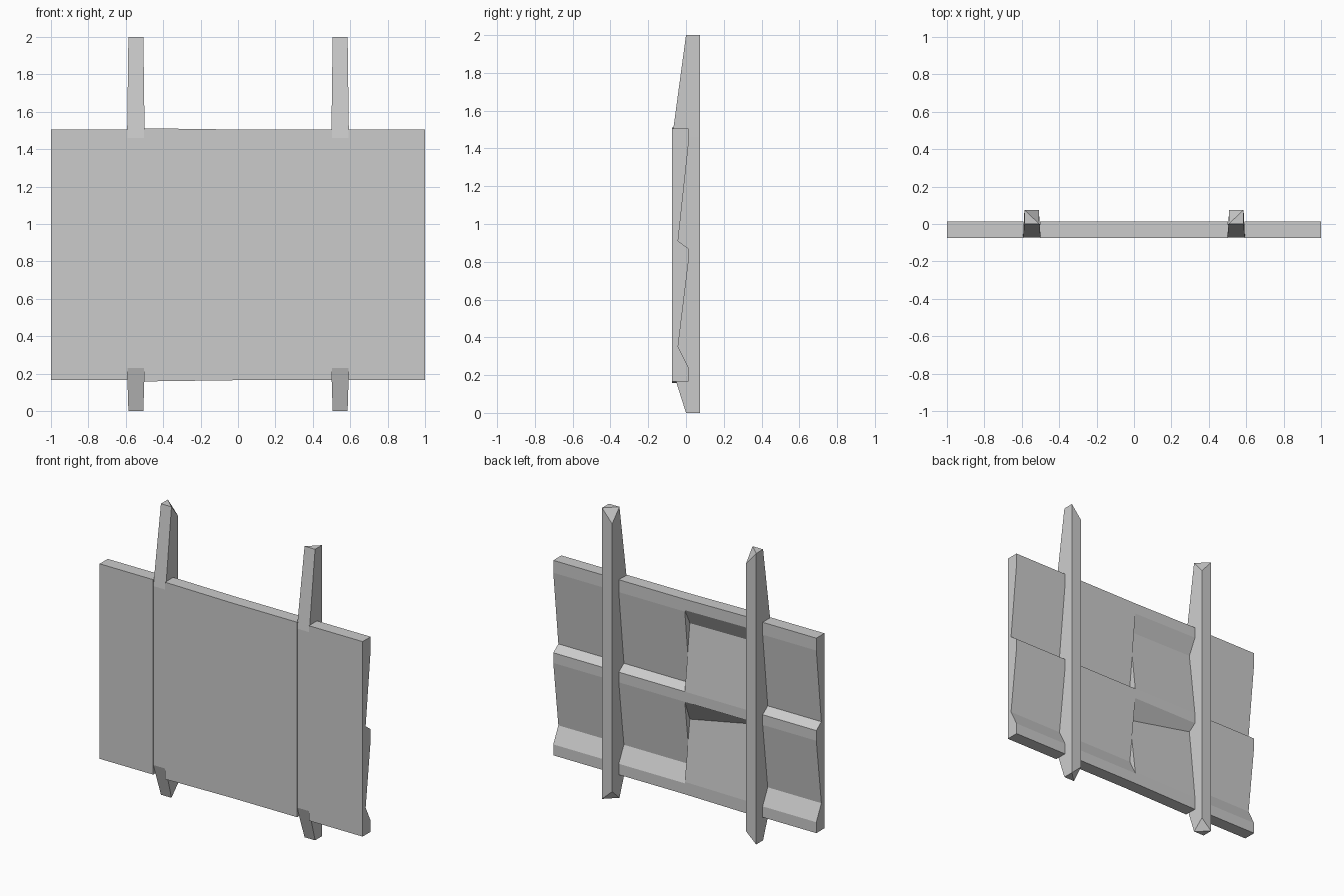
import bpy
import bmesh

if "Cube" in bpy.data.objects:
    bpy.data.objects.remove(bpy.data.objects["Cube"])


def loft(name, rings):
    """Skin a list of equally long vertex rings and cap both ends."""
    bm = bmesh.new()
    vs = [[bm.verts.new(p) for p in ring] for ring in rings]
    n = len(rings[0])
    for a, b in zip(vs, vs[1:]):
        for i in range(n):
            j = (i + 1) % n
            bm.faces.new((a[i], a[j], b[j], b[i]))
    bm.faces.new(vs[0])
    bm.faces.new(vs[-1])
    bmesh.ops.recalc_face_normals(bm, faces=bm.faces)
    me = bpy.data.meshes.new(name)
    bm.to_mesh(me)
    bm.free()
    ob = bpy.data.objects.new(name, me)
    bpy.context.collection.objects.link(ob)
    return ob


# Board side profile (y, z): flat front, two overlapping sloped steps behind
FRONT, BACK, DIP = -0.075, 0.013, -0.042
board = [(FRONT, 0.165), (FRONT, 1.505), (BACK, 1.505), (BACK, 1.42),
         (DIP, 0.91), (BACK, 0.87), (BACK, 0.80), (DIP, 0.35),
         (BACK, 0.24), (BACK, 0.165)]


def plank(name, x0, x1, prof0, prof1):
    return loft(name, [[(x, y, z) for y, z in prof]
                       for x, prof in ((x0, prof0), (x1, prof1))])


plank("left_board", -1, -0.592, board, board)
plank("right_board", 0.592, 1, board, board)
plank("middle_board_right", 0, 0.502, board, board)

# The other middle half is the same board upside down, slightly warped
flipped = [(y, 1.67 - z) for y, z in board]
outer = [(y, 0.835 + (z - 0.835) * 1.01) for y, z in flipped]
inner = list(flipped)
inner[4] = (DIP, 0.66)
plank("middle_board_left", -0.502, 0, outer, inner)


# Posts: tapered front ends, inner back corner chipped at both ends
def post(name, s):
    rings = []
    for z, front, hw, chip in ((0, 0, 0.04, 0.07), (0.23, -0.073, 0.047, 0),
                               (1.46, -0.073, 0.047, 0), (2, 0, 0.04, -0.09)):
        c = 0.546
        rings.append([(s * (c + hw), front, z), (s * (c + 0.04), 0.075, z),
                      (s * (c - 0.037), 0.075, z + chip),
                      (s * (c - hw), front, z)])
    ob = loft(name, rings)
    # Split the chipped ends into flat triangles along the high diagonal
    bm = bmesh.new()
    bm.from_mesh(ob.data)
    bm.verts.ensure_lookup_table()
    for k in (0, 12):
        bmesh.utils.face_split(
            next(f for f in bm.faces
                 if {v.index for v in f.verts} == set(range(k, k + 4))),
            bm.verts[k + 1], bm.verts[k + 3])
    bm.to_mesh(ob.data)
    bm.free()


post("left_post", -1)
post("right_post", 1)
